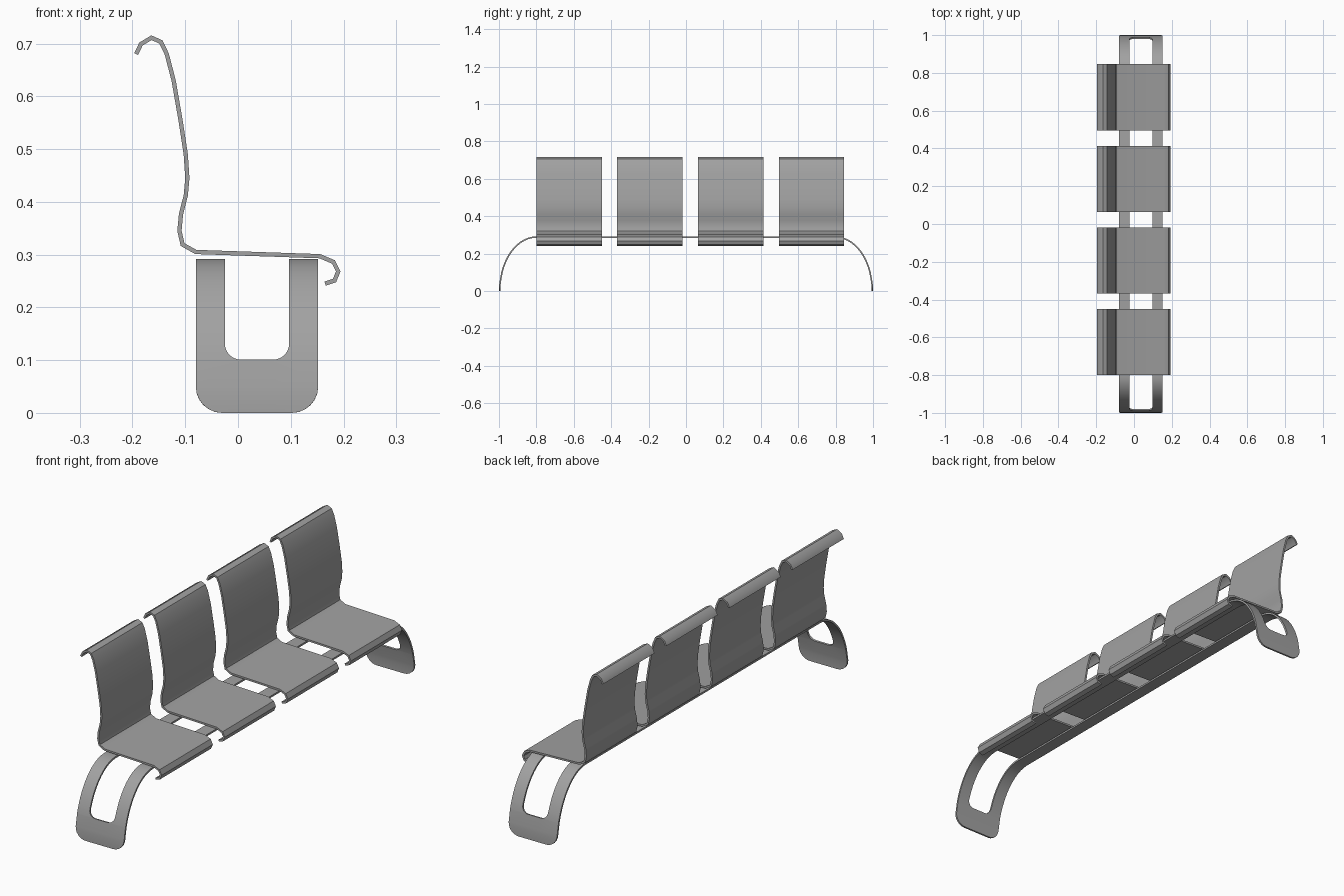
import bpy
import bmesh
import math

if "Cube" in bpy.data.objects:
    bpy.data.objects.remove(bpy.data.objects["Cube"], do_unlink=True)

THICK = 0.008

grey = bpy.data.materials.new("grey metal")
grey.use_nodes = True
colour = (0.36, 0.36, 0.36, 1)
grey.diffuse_color = colour
grey.node_tree.nodes["Principled BSDF"].inputs["Base Color"].default_value = colour


def sheet_object(name, bm):
    """Turn a sheet mesh into a thickened, smooth-shaded object."""
    bmesh.ops.recalc_face_normals(bm, faces=bm.faces)
    mesh = bpy.data.meshes.new(name)
    bm.to_mesh(mesh)
    bm.free()
    mesh.materials.append(grey)
    ob = bpy.data.objects.new(name, mesh)
    bpy.context.collection.objects.link(ob)
    bpy.ops.object.select_all(action='DESELECT')
    ob.select_set(True)
    bpy.context.view_layer.objects.active = ob
    mod = ob.modifiers.new("thickness", 'SOLIDIFY')
    mod.thickness = THICK
    mod.offset = 0
    mod.use_even_offset = True
    bpy.ops.object.modifier_apply(modifier=mod.name)
    bpy.ops.object.shade_smooth_by_angle(angle=math.radians(40))
    return ob


# Seat shell: one bent profile from the backrest curl to the front lip
PROFILE = [(-.193, .68), (-.184, .699), (-.164, .711), (-.146, .703),
           (-.135, .68), (-.122, .63), (-.109, .555), (-.099, .49),
           (-.096, .445), (-.099, .412), (-.108, .377), (-.111, .345),
           (-.105, .319), (-.08, .305), (.155, .297), (.181, .286),
           (.19, .268), (.183, .251), (.165, .245)]
SEAT_WIDTH = 0.35


def seat(name, y_mid):
    bm = bmesh.new()
    rows = [[bm.verts.new((x, y_mid + side * SEAT_WIDTH / 2, z)) for side in (-1, 1)]
            for x, z in PROFILE]
    for a, b in zip(rows, rows[1:]):
        bm.faces.new((a[0], a[1], b[1], b[0]))
    return sheet_object(name, bm)


for i in range(4):
    seat(f"seat_{i + 1}", -0.625 + i * 0.432)


# Frame: a flat band with a long slot, bent down at both ends into legs
TOP, MID_X, OUTER, INNER = 0.288, 0.036, 0.116, 0.061
SLOT_Z, FOOT_R, SLOT_R = 0.1, 0.05, 0.03


def corner(height, radius):
    """How far a rounded corner pulls the edge in at a height above its base."""
    if height >= radius:
        return 0
    return radius - math.sqrt(max(0, radius ** 2 - (radius - height) ** 2))


steps = [math.pi / 2 * k / 6 for k in range(7)]
heights = [FOOT_R * (1 - math.cos(a)) for a in steps]
heights += [SLOT_Z + SLOT_R * (1 - math.cos(a)) for a in steps]
start = math.asin(heights[-1] / TOP)
heights += [TOP * math.sin(start + (math.pi / 2 - start) * k / 10) for k in range(1, 11)]

# Stations along one leg, then mirrored for the other
leg = [(0.8 + 0.196 * math.sqrt(max(0, 1 - (z / TOP) ** 2)), z) for z in heights]
stations = [(-y, z) for y, z in leg] + leg[::-1]

bm = bmesh.new()
rows = []
for y, z in stations:
    outer = OUTER - corner(z, FOOT_R)
    inner = INNER - corner(max(0, z - SLOT_Z), SLOT_R)
    rows.append([bm.verts.new((MID_X + dx, y, z)) for dx in (-outer, -inner, inner, outer)])
for k, (a, b) in enumerate(zip(rows, rows[1:])):
    solid = max(stations[k][1], stations[k + 1][1]) <= SLOT_Z + 1e-6
    for j in range(3):
        if j != 1 or solid:
            bm.faces.new((a[j], a[j + 1], b[j + 1], b[j]))
# Keep the feet on the floor after thickening
sheet_object("bench_frame", bm)
